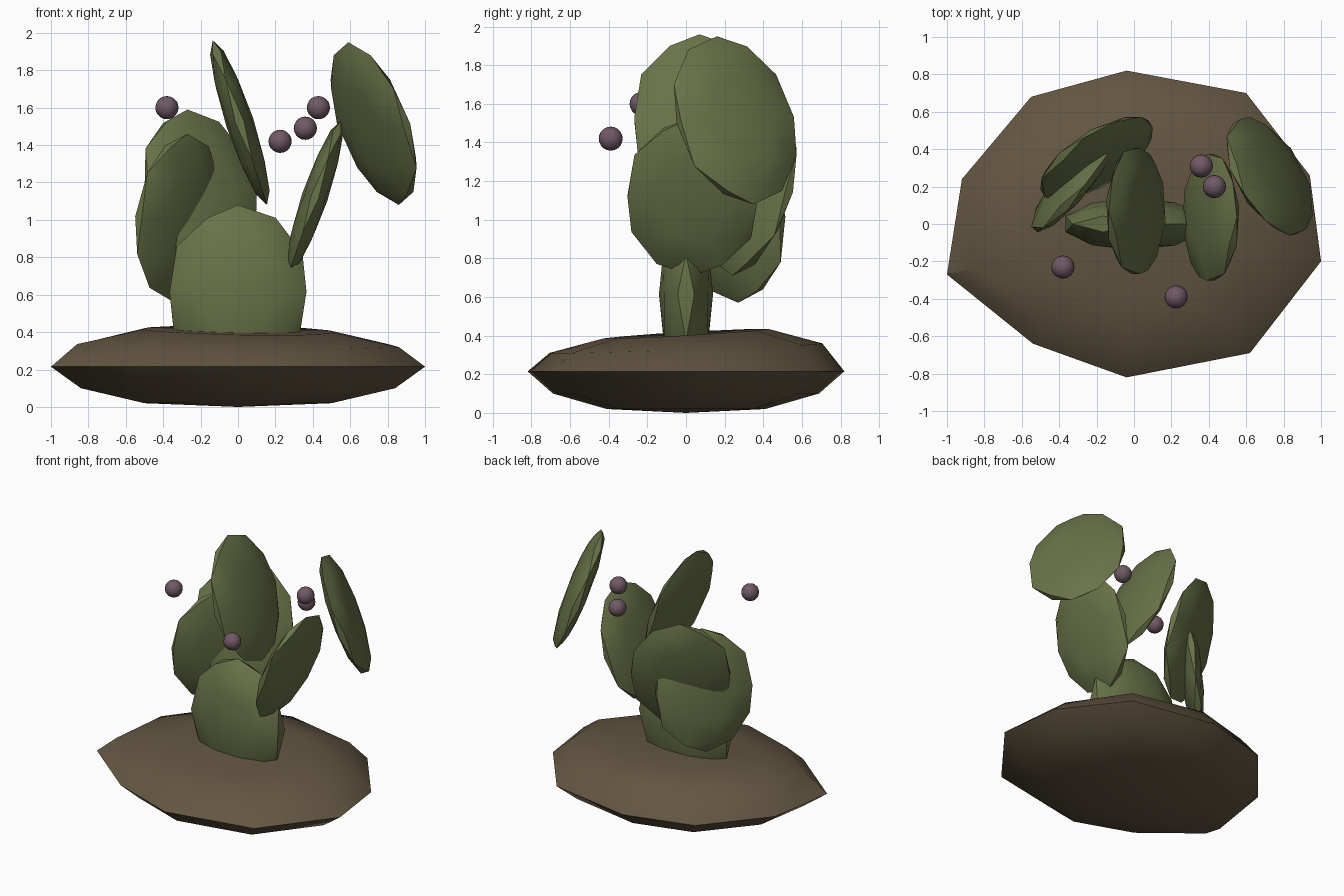
import bpy, bmesh, math
from mathutils import Vector, Matrix

if "Cube" in bpy.data.objects:
    bpy.data.objects.remove(bpy.data.objects["Cube"])


def material(name, rgb):
    m = bpy.data.materials.new(name)
    m.use_nodes = True
    m.diffuse_color = (*rgb, 1)
    bsdf = m.node_tree.nodes["Principled BSDF"]
    bsdf.inputs["Base Color"].default_value = (*rgb, 1)
    bsdf.inputs["Roughness"].default_value = 0.9
    return m


GREEN = material("cactus green", (0.14, 0.17, 0.065))
BROWN = material("soil brown", (0.125, 0.093, 0.054))
MAUVE = material("fruit mauve", (0.165, 0.1, 0.13))


def finish(bm, name, mat, angle):
    bmesh.ops.recalc_face_normals(bm, faces=bm.faces)
    me = bpy.data.meshes.new(name)
    bm.to_mesh(me)
    bm.free()
    me.materials.append(mat)
    ob = bpy.data.objects.new(name, me)
    bpy.context.collection.objects.link(ob)
    bpy.ops.object.select_all(action="DESELECT")
    ob.select_set(True)
    bpy.context.view_layer.objects.active = ob
    bpy.ops.object.shade_smooth_by_angle(angle=math.radians(angle))
    return ob


def pad(name, bottom, top, across, width, thick):
    """Flattened low-poly ball running from bottom to top, wide along across."""
    b, t = Vector(bottom), Vector(top)
    v = (t - b).normalized()
    u = Vector(across)
    u = (u - v * u.dot(v)).normalized()
    n = v.cross(u)
    bm = bmesh.new()
    bmesh.ops.create_icosphere(bm, subdivisions=2, radius=1)
    turn = Matrix((u, n, v)).transposed()
    size = Vector((width, thick, (t - b).length / 2))
    for p in bm.verts:
        p.co = (b + t) / 2 + turn @ (p.co * size)
    return finish(bm, name, GREEN, 35)


# Soil mound: uneven ten-sided outline lofted through rings
outline = [(-1, -0.27), (-0.54, -0.64), (-0.04, -0.82), (0.62, -0.69), (1, -0.2),
           (0.94, 0.26), (0.6, 0.7), (-0.04, 0.82), (-0.55, 0.68), (-0.92, 0.24)]
bm = bmesh.new()
rings = []
for scale, z in ((0.5, 0.02), (0.84, 0.1), (1, 0.215), (0.86, 0.335), (0.52, 0.41)):
    ring = []
    for x, y in outline:
        lift = 0.03 * (y - 0.3 * x) if z > 0.3 else 0
        ring.append(bm.verts.new((x * scale, y * scale, z + lift)))
    rings.append(ring)
for low, high in zip(rings, rings[1:]):
    for i in range(len(outline)):
        j = (i + 1) % len(outline)
        bm.faces.new((low[i], low[j], high[j], high[i]))
for ring, z in ((rings[0], 0), (rings[-1], 0.4)):
    hub = bm.verts.new((0, 0, z))
    for i in range(len(outline)):
        bm.faces.new((ring[i], ring[(i + 1) % len(outline)], hub))
finish(bm, "soil_mound", BROWN, 38)

# Trunk pad, rooted in the mound
pad("trunk_pad", (0, 0, 0.15), (0, 0, 1.08), (1, 0, 0), 0.385, 0.14)

# Upper pads
pad("back_pad", (-0.13, 0.24, 0.71), (-0.27, 0.46, 1.59), (0.84, 0.54, 0), 0.36, 0.075)
pad("side_pad", (-0.36, 0.27, 0.57), (-0.27, 0.2, 1.46), (0.63, 0.77, 0), 0.36, 0.075)
pad("crown_pad", (0.155, 0.07, 1.08), (-0.135, 0.07, 1.96), (0, 1, 0), 0.355, 0.075)
pad("lower_right_pad", (0.27, 0.035, 0.71), (0.55, 0.035, 1.53), (0, 1, 0), 0.355, 0.07)
pad("upper_right_pad", (0.86, 0.35, 1.08), (0.59, 0.16, 1.95), (0.51, -0.86, 0), 0.36, 0.075)

# Round fruits
for i, spot in enumerate([(-0.38, -0.23, 1.6), (0.225, -0.39, 1.42),
                          (0.36, 0.31, 1.49), (0.43, 0.2, 1.6)]):
    bm = bmesh.new()
    bmesh.ops.create_uvsphere(bm, u_segments=16, v_segments=10, radius=0.062,
                              matrix=Matrix.Translation(spot))
    finish(bm, f"fruit_{i + 1}", MAUVE, 60)
